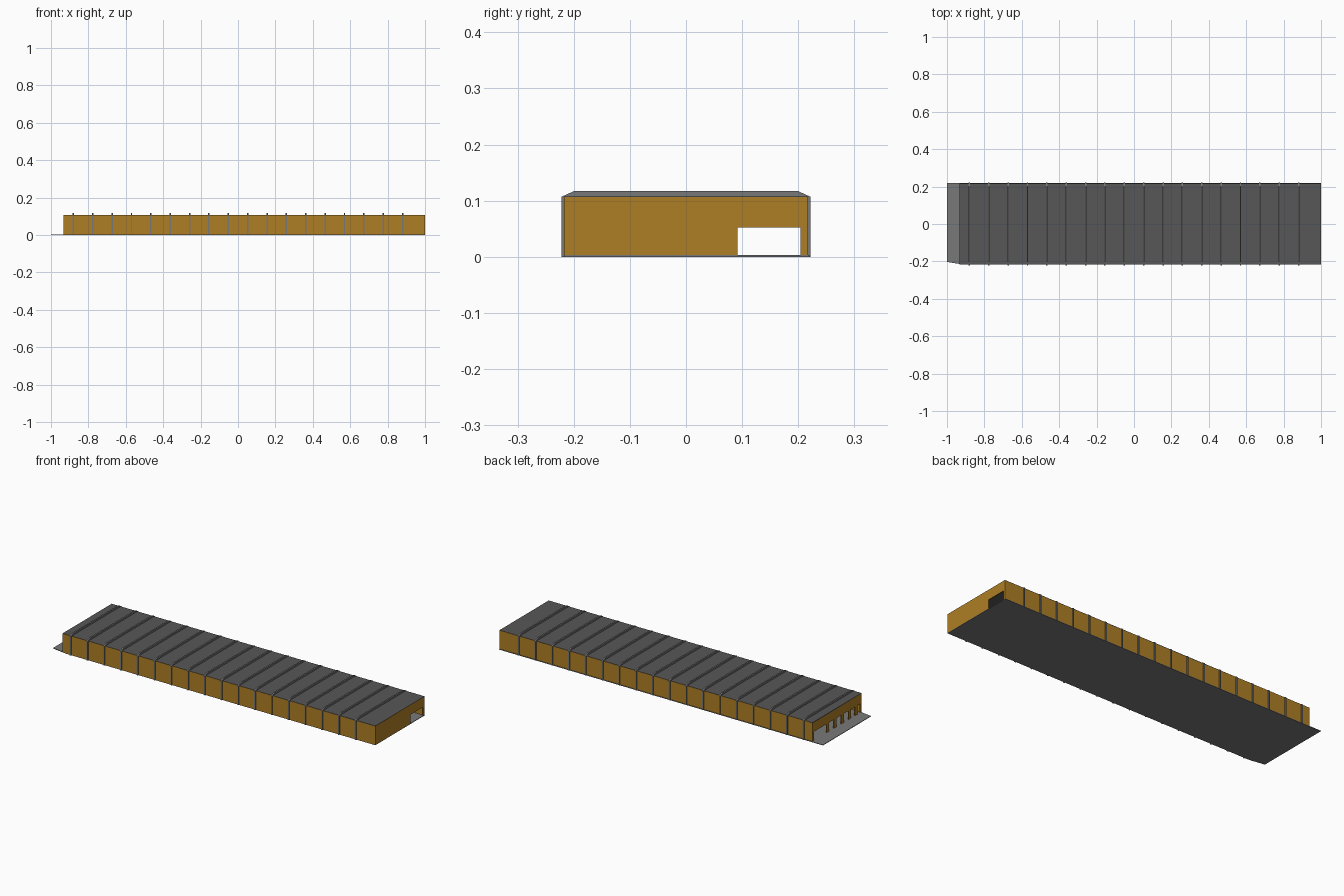
import bpy

if "Cube" in bpy.data.objects:
    bpy.data.objects.remove(bpy.data.objects["Cube"])


def material(name, rgb):
    m = bpy.data.materials.new(name)
    m.diffuse_color = (*rgb, 1)
    m.use_nodes = True
    m.node_tree.nodes["Principled BSDF"].inputs["Base Color"].default_value = m.diffuse_color
    return m


MUSTARD = material("mustard wall", (0.43, 0.21, 0.018))
ROOF = material("dark grey roof", (0.095, 0.095, 0.095))
GREY = material("mid grey", (0.19, 0.19, 0.19))


def prism(name, pts, axis, lo, hi, mat):
    """Extrude a closed outline along axis 'x' (points are y,z) or 'z' (points are x,y)."""
    place = (lambda p, h: (h, *p)) if axis == "x" else (lambda p, h: (*p, h))
    n = len(pts)
    verts = [place(p, lo) for p in pts] + [place(p, hi) for p in pts]
    faces = [tuple(reversed(range(n))), tuple(range(n, 2 * n))]
    faces += [(i, (i + 1) % n, n + (i + 1) % n, n + i) for i in range(n)]
    me = bpy.data.meshes.new(name)
    me.from_pydata(verts, [], faces)
    me.materials.append(mat)
    ob = bpy.data.objects.new(name, me)
    bpy.context.collection.objects.link(ob)
    return ob


def box(name, x0, x1, y0, y1, z0, z1, mat):
    return prism(name, [(x0, y0), (x1, y0), (x1, y1), (x0, y1)], "z", z0, z1, mat)


X0, X1, W, T = -0.932, 1.0, 0.217, 0.005
FLOOR, DOOR_TOP, WALL_TOP = 0.003, 0.052, 0.107

# floor slab with apron and one clipped corner
prism("floor_slab", [(-1, -0.203), (-0.91, -0.217), (1, -0.217), (1, 0.22), (-1, 0.22)],
      "z", 0, FLOOR, GREY)

# long side walls
box("front_wall", X0, X1, -W, -W + T, 0.001, WALL_TOP, MUSTARD)
box("back_wall", X0, X1, W - T, W, 0.001, WALL_TOP, MUSTARD)


def end_wall(name, x0, x1, piers):
    """End wall: lintel above the door height, with piers down to the floor."""
    box(name + "_lintel", x0, x1, -W + T, W - T, DOOR_TOP, WALL_TOP, MUSTARD)
    for i, (a, b) in enumerate(piers):
        box(f"{name}_pier_{i}", x0, x1, a, b, 0.001, DOOR_TOP, MUSTARD)


# right end has one doorway, left end has a row of loading doors
end_wall("right_wall", X1 - T, X1, [(-W + T, 0.092), (0.204, W - T)])
piers = [(y - 0.011, y + 0.011) for y in (0.08, 0.015, -0.05, -0.115, -0.17)]
end_wall("left_wall", X0, X0 + T, piers + [(-W + T, -0.205), (0.204, W - T)])

# flat roof
box("roof", X0, X1, -W, W, 0.103, 0.1075, ROOF)

# portal frames wrapping over the walls and roof
half = [(0.222, 0), (0.222, 0.107), (0.2, 0.117)]
inner = [(0.2165, 0), (0.2165, 0.105)]
outline = (half + [(-y, z) for y, z in reversed(half)]
           + [(-y, z) for y, z in inner] + inner[::-1])
COUNT = 18
for i in range(COUNT):
    x = -0.88 + i * 1.76 / (COUNT - 1)
    prism(f"portal_frame_{i}", outline, "x", x - 0.004, x + 0.004, GREY)
